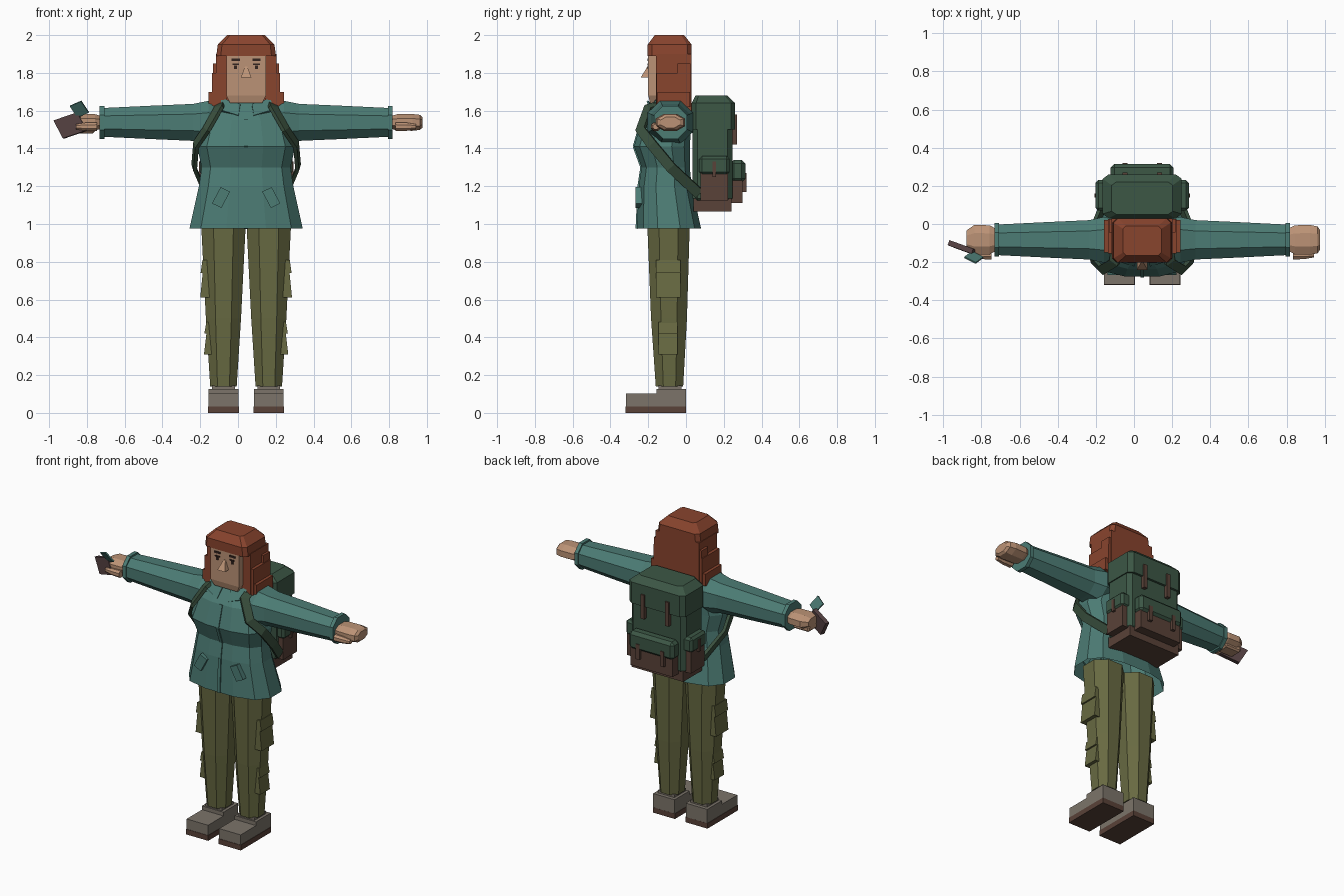
import bpy, bmesh
from mathutils import Vector

default_cube = bpy.data.objects.get("Cube")
if default_cube:
    bpy.data.objects.remove(default_cube)

BODY_AXIS = Vector((.043, 0, 0))  # shifted by the item in the right hand


def material(name, red, green, blue):
    mat = bpy.data.materials.new(name)
    mat.use_nodes = True
    colour = (red, green, blue, 1)
    mat.diffuse_color = colour
    mat.node_tree.nodes["Principled BSDF"].inputs["Base Color"].default_value = colour
    return mat


TEAL = material("teal jacket", .072, .2, .175)
OLIVE = material("olive trousers", .138, .144, .054)
HAIR = material("auburn hair", .25, .058, .027)
SKIN = material("skin", .5, .29, .18)
SHOE = material("grey shoe", .2, .175, .144)
LEATHER = material("brown leather", .1, .054, .04)
PACK = material("pack green", .045, .095, .06)
STRAP = material("strap green", .042, .08, .048)
COVER = material("book cover", .09, .053, .054)
DARK = material("dark brown", .034, .018, .014)


def finish(name, bm, mat):
    """Turn a bmesh, modelled around the body axis, into an object."""
    bmesh.ops.recalc_face_normals(bm, faces=bm.faces)
    mesh = bpy.data.meshes.new(name)
    bm.to_mesh(mesh)
    bm.free()
    mesh.materials.append(mat)
    part = bpy.data.objects.new(name, mesh)
    part.location = BODY_AXIS
    bpy.context.collection.objects.link(part)
    return part


def both(part):
    """Mirror a left-hand part to the right."""
    part.modifiers.new("mirror", "MIRROR")


def bevelled(part, width):
    modifier = part.modifiers.new("bevel", "BEVEL")
    modifier.width, modifier.segments = width, 1
    return part


def slab(name, centre, edge_u, edge_v, thickness, mat):
    """Plate spanned by two edge vectors."""
    centre, edge_u, edge_v = Vector(centre), Vector(edge_u), Vector(edge_v)
    normal = edge_u.cross(edge_v).normalized() * thickness
    bm = bmesh.new()
    bmesh.ops.create_cube(bm, size=1)
    for vert in bm.verts:
        x, y, z = vert.co
        vert.co = centre + edge_u * x + edge_v * y + normal * z
    return finish(name, bm, mat)


def block(name, centre, size, mat):
    width, depth, height = size
    return slab(name, centre, (width, 0, 0), (0, depth, 0), height, mat)


# Corner shapes of a cross-section, mirrored into all four quadrants
SQUARE = [(1, 1)]
CLIPPED = [(1, .8), (.85, 1)]
OCTAGON = [(1, .45), (.45, 1)]
ROUNDED = [(1, .35), (.8, .8), (.35, 1)]


def loft(name, rings, mat, corner=OCTAGON, capped=True):
    """Skin a stack of rings, each a centre and two half-axes."""
    outline = corner + [(-a, b) for a, b in reversed(corner)]
    outline += [(-a, -b) for a, b in outline]
    bm = bmesh.new()
    loops = []
    for centre, axis_a, axis_b in rings:
        loops.append([bm.verts.new(centre + axis_a * a + axis_b * b) for a, b in outline])
    for lower, upper in zip(loops, loops[1:]):
        for i in range(len(outline)):
            bm.faces.new((lower[i - 1], lower[i], upper[i], upper[i - 1]))
    if capped:
        bm.faces.new(loops[0])
        bm.faces.new(loops[-1])
    return finish(name, bm, mat)


def upright(rows, x=0):
    """Rings stacked upwards: height, half width, front and back."""
    for z, half, front, back in rows:
        yield (Vector((x, (front + back) / 2, z)), Vector((half, 0, 0)),
               Vector((0, (back - front) / 2, 0)))


def limb(rows, y, z, flatness=1, side=1):
    """Rings stacked sideways along the arm: reach and radius."""
    for reach, radius in rows:
        yield (Vector((side * reach, y, z)), Vector((0, radius, 0)),
               Vector((0, 0, radius * flatness)))


def ribbon(name, points, width, mat):
    """Flat strap that wraps around the chest."""
    chest = Vector((0, -.1, 1.4))
    points = [Vector(point) for point in points]
    bm = bmesh.new()
    pairs = []
    for i, point in enumerate(points):
        tangent = points[min(i + 1, len(points) - 1)] - points[max(i - 1, 0)]
        across = tangent.cross(point - chest).normalized() * width / 2
        pairs.append((bm.verts.new(point - across), bm.verts.new(point + across)))
    for (a, b), (c, d) in zip(pairs, pairs[1:]):
        bm.faces.new((a, b, d, c))
    part = finish(name, bm, mat)
    modifier = part.modifiers.new("thickness", "SOLIDIFY")
    modifier.thickness, modifier.offset = .02, 0
    return part


# Jacket body, open at the hem, with a placket that follows its front
torso = [(.975, .3, -.26, .08), (1.2, .25, -.25, .03), (1.3, .235, -.235, .02),
         (1.41, .26, -.275, .02), (1.55, .22, -.235, .03), (1.64, .1, -.17, 0)]
loft("jacket", upright(torso), TEAL, ROUNDED, capped=False)
for lower, upper in zip(torso[:-1], torso[1:-1]):
    bottom, top = Vector((0, lower[2], lower[0])), Vector((0, upper[2], upper[0]))
    slab("jacket_placket", (bottom + top) / 2, (.02, 0, 0), top - bottom, .014, TEAL)
both(slab("collar", (.085, -.18, 1.615), (.1, .03, .03), (.01, -.04, -.06), .02, TEAL))
both(slab("jacket_pockets", (.133, -.25, 1.14), (.05, 0, .024), (.046, 0, -.086), .035, TEAL))

# Sleeves, widest at the shoulder, with cuffs
ARM_Y, ARM_Z = -.083, 1.538
both(loft("sleeves", limb([(.12, .1), (.2, .12), (.28, .103), (.5, .093), (.76, .08)],
                          ARM_Y, ARM_Z, .95), TEAL))
both(loft("cuffs", limb([(.75, .087), (.775, .087)], ARM_Y, ARM_Z), TEAL))

# Open left hand and shorter right hand, each with a thumb
palm = [(.76, .055), (.8, .076), (.88, .078)]
thumb = [(.79, .026), (.85, .024), (.9, .015)]
for name, side, fingers in (("left", 1, [(.92, .07), (.933, .05)]), ("right", -1, [(.92, .05)])):
    loft(name + "_hand", limb(palm + fingers, ARM_Y, ARM_Z, .57, side), SKIN)
    loft(name + "_thumb", limb(thumb, -.16, 1.515, .9, side), SKIN)
bevelled(block("right_fingers", (-.86, ARM_Y, 1.5), (.12, .09, .04), SKIN), .01)

# Held notebook and loose card
slab("notebook", (-.928, -.13, 1.522), (.125, -.045, .043), (.05, -.02, -.095), .028, COVER)
slab("card", (-.883, -.175, 1.608), (.06, -.03, .026), (.04, .03, -.06), .009, TEAL)

# Neck and head
FACE = -.2
loft("neck", upright([(1.58, .06, -.15, -.04), (1.7, .05, -.15, -.04)]), SKIN)
loft("head", upright([(1.64, .085, -.19, 0), (1.68, .105, FACE, 0), (1.92, .105, FACE, 0)]),
     SKIN, SQUARE)
loft("nose", upright([(1.775, .028, -.24, FACE), (1.835, .006, -.203, FACE)]), SKIN, SQUARE)
for name, z, width, height in (("eyebrows", 1.87, .044, .013), ("eyelids", 1.845, .036, .008),
                               ("pupils", 1.83, .016, .02)):
    both(block(name, (.055, FACE, z), (width, .009, height), DARK))

# Hair: crown, back and side locks that step outwards as they fall
loft("hair_crown", upright([(1.89, .158, -.203, .03), (1.95, .15, -.203, .03),
                            (2, .1, -.165, -.01)]), HAIR, CLIPPED)
block("hair_back", (0, -.005, 1.75), (.32, .07, .3), HAIR)
for step in range(3):
    length = .28 - step / 10
    both(block("hair_locks", (.13 + step / 100, -.065, 1.62 + length / 2),
               (.06 + step / 50, .19 - step / 100, length), HAIR))
both(block("hair_tufts", (.13, -.01, 1.8), (.09, .07, .1), HAIR))

# Trouser legs with flapped cargo pockets
both(loft("legs", upright([(.14, .07, -.16, -.015), (.5, .093, -.185, .005),
                           (1, .118, -.205, .02)], .12), OLIVE))
for name, x, bottom, height, depth in (("thigh", .195, .61, .2, .065), ("calf", .175, .31, .17, .05)):
    hinge, top = bottom + height * .65, bottom + height
    front, back = -.095 - depth, -.095 + depth
    both(loft(name + "_pockets", upright([(bottom, .048, front, back),
                                          (hinge, .035, front, back)], x), OLIVE, SQUARE))
    both(loft(name + "_flaps", upright([(hinge, .046, front, back),
                                        (top, .036, front, back)], x), OLIVE, SQUARE))

# Shoes
FOOT = .12
both(block("soles", (FOOT, -.16, .0175), (.163, .32, .035), LEATHER))
both(block("shoe_toes", (FOOT, -.235, .068), (.158, .165, .068), SHOE))
both(block("shoe_heels", (FOOT, -.078, .08), (.158, .155, .094), SHOE))
both(block("shoe_collars", (FOOT, -.085, .13), (.12, .12, .03), SHOE))

# Backpack body, tapered lid and leather base
bevelled(block("pack_body", (0, .14, 1.32), (.4, .21, .42), PACK), .025)
loft("pack_lid", upright([(1.5, .207, .03, .26), (1.64, .207, .03, .26), (1.68, .16, .05, .22)]),
     PACK, CLIPPED)
block("pack_base", (0, .14, 1.1), (.38, .2, .07), LEATHER)

# Back and side pockets, each with a flap and buckles
block("back_pocket", (0, .27, 1.17), (.31, .06, .12), LEATHER)
bevelled(block("back_flap", (0, .275, 1.28), (.33, .08, .12), PACK), .02)
both(block("side_pockets", (.21, .15, 1.2), (.05, .145, .15), LEATHER))
both(bevelled(block("side_flaps", (.21, .15, 1.31), (.07, .16, .1), PACK), .015))
both(block("side_buckles", (.235, .15, 1.29), (.03, .02, .08), LEATHER))
both(block("lid_buckles", (.09, .255, 1.5), (.026, .03, .16), LEATHER))
both(block("back_buckles", (.09, .3, 1.22), (.026, .04, .1), LEATHER))

# Shoulder straps from behind, over the shoulder and under the arm
both(ribbon("shoulder_straps", [(.13, .05, 1.6), (.13, -.06, 1.66), (.145, -.2, 1.615),
                                (.21, -.24, 1.5), (.265, -.18, 1.42), (.275, -.08, 1.3),
                                (.215, .07, 1.16)], .055, STRAP))
